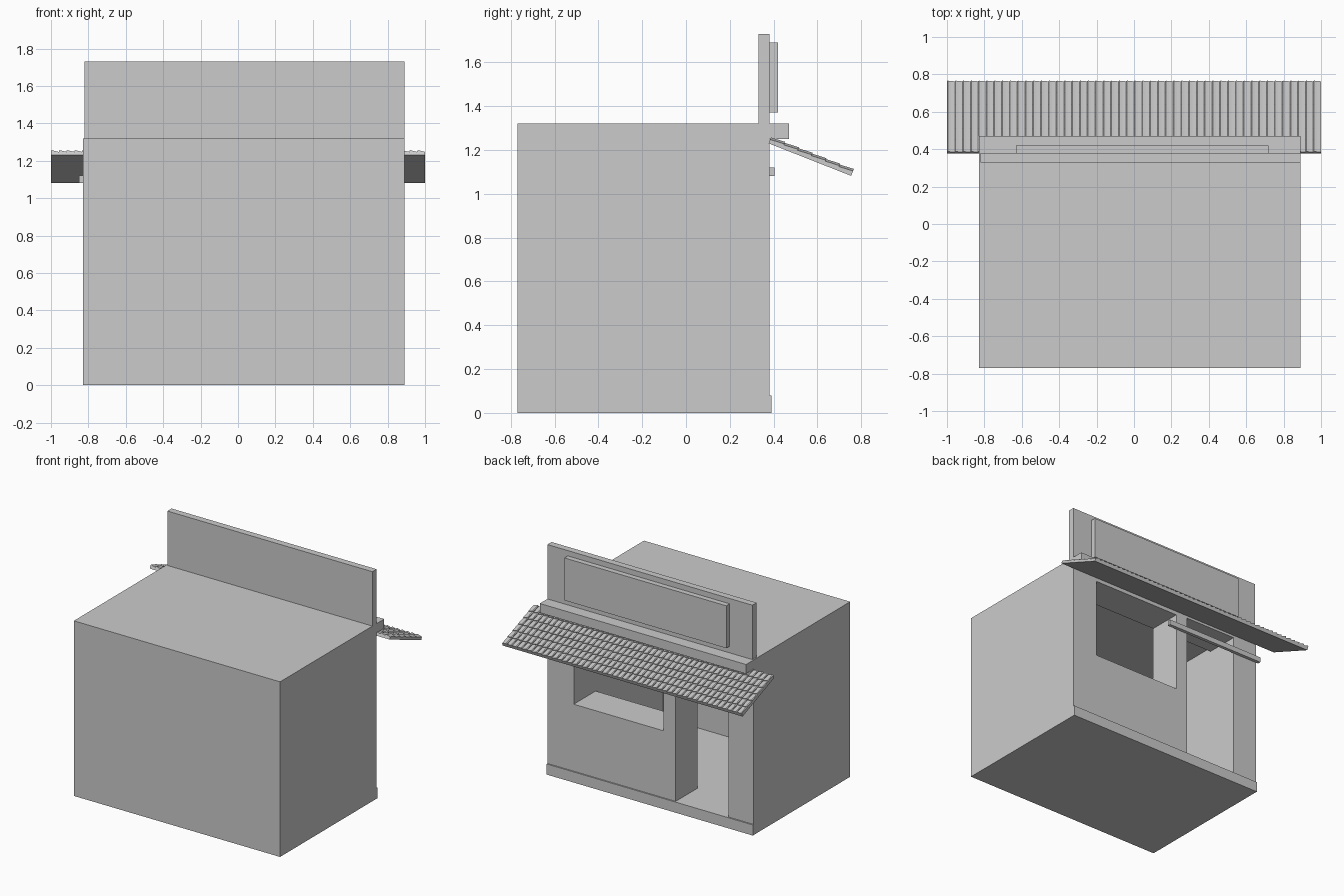
import bpy, bmesh, math
from mathutils import Vector

if "Cube" in bpy.data.objects:
    bpy.data.objects.remove(bpy.data.objects["Cube"])


def mesh_object(name, bm):
    bmesh.ops.recalc_face_normals(bm, faces=bm.faces)
    me = bpy.data.meshes.new(name)
    bm.to_mesh(me)
    bm.free()
    ob = bpy.data.objects.new(name, me)
    bpy.context.collection.objects.link(ob)
    return ob


def box(name, x, y, z):
    bm = bmesh.new()
    bmesh.ops.create_cube(bm, size=1)
    for v in bm.verts:
        v.co = [r[0] if c < 0 else r[1] for c, r in zip(v.co, (x, y, z))]
    return mesh_object(name, bm)


# Shop body with a hollow room, a doorway and a window
X0, X1 = -0.83, 0.89
body = box("shop_body", (X0, X1), (-0.77, 0.38), (0, 1.32))
cutters = [
    box("room_cutter", (-0.62, 0.67), (-0.68, 0.12), (0.08, 1.24)),
    box("door_cutter", (-0.62, -0.18), (0.0, 0.5), (0.08, 1.21)),
    box("window_cutter", (-0.08, 0.67), (0.0, 0.5), (0.585, 1.20)),
]
for c in cutters:
    m = body.modifiers.new(c.name, 'BOOLEAN')
    m.operation = 'DIFFERENCE'
    m.solver = 'EXACT'
    m.object = c
    c.hide_render = True
bpy.context.view_layer.update()
cut = bpy.data.meshes.new_from_object(
    body.evaluated_get(bpy.context.evaluated_depsgraph_get()))
body.modifiers.clear()
body.data = cut
for c in cutters:
    bpy.data.objects.remove(c)

# Front trim, parapet and blank sign board
box("plinth", (X0, X1), (0.38, 0.39), (0, 0.08))
box("parapet", (-0.82, X1), (0.33, 0.38), (1.32, 1.73))
box("sign_board", (-0.63, 0.72), (0.38, 0.42), (1.37, 1.69))
box("cornice", (X0, X1), (0.38, 0.47), (1.25, 1.32))
box("door_rail", (-0.85, 0.0), (0.38, 0.405), (1.08, 1.12))

# Sloped awning coordinates: x, distance down the slope, height above slope
ANGLE, LENGTH = math.radians(21.5), 0.405
DOWN = Vector((0, math.cos(ANGLE), -math.sin(ANGLE)))
UP = Vector((0, math.sin(ANGLE), math.cos(ANGLE)))
ORIGIN = Vector((0, 0.377, 1.23))


def on_slope(x, s, n):
    return Vector((x, 0, 0)) + ORIGIN + DOWN * s + UP * n


slab = box("awning_slab", (-1, 1), (0, LENGTH), (0, 0.016))
for v in slab.data.vertices:
    v.co = on_slope(*v.co)

# Roof tiles: each is a small wedge, high on one side and raised at its lower end
COLS, ROWS, BASE = 48, 6, 0.016
w, h = 2 / COLS, LENGTH / ROWS
bm = bmesh.new()
for r in range(ROWS):
    for c in range(COLS):
        x, s = -1 + c * w, r * h
        rings = []
        for ss, lift in ((s, 0.0), (s + h, 0.005)):
            profile = ((0, BASE), (w, BASE), (w, BASE + 0.003 + lift),
                       (w * 0.5, BASE + 0.008 + lift),
                       (w * 0.12, BASE + 0.013 + lift), (0, BASE + 0.009 + lift))
            rings.append([bm.verts.new(on_slope(x + px, ss, n)) for px, n in profile])
        a, b = rings
        bm.faces.new(a)
        bm.faces.new(b[::-1])
        for i in range(len(a)):
            j = (i + 1) % len(a)
            bm.faces.new((a[i], b[i], b[j], a[j]))
mesh_object("awning_tiles", bm)
